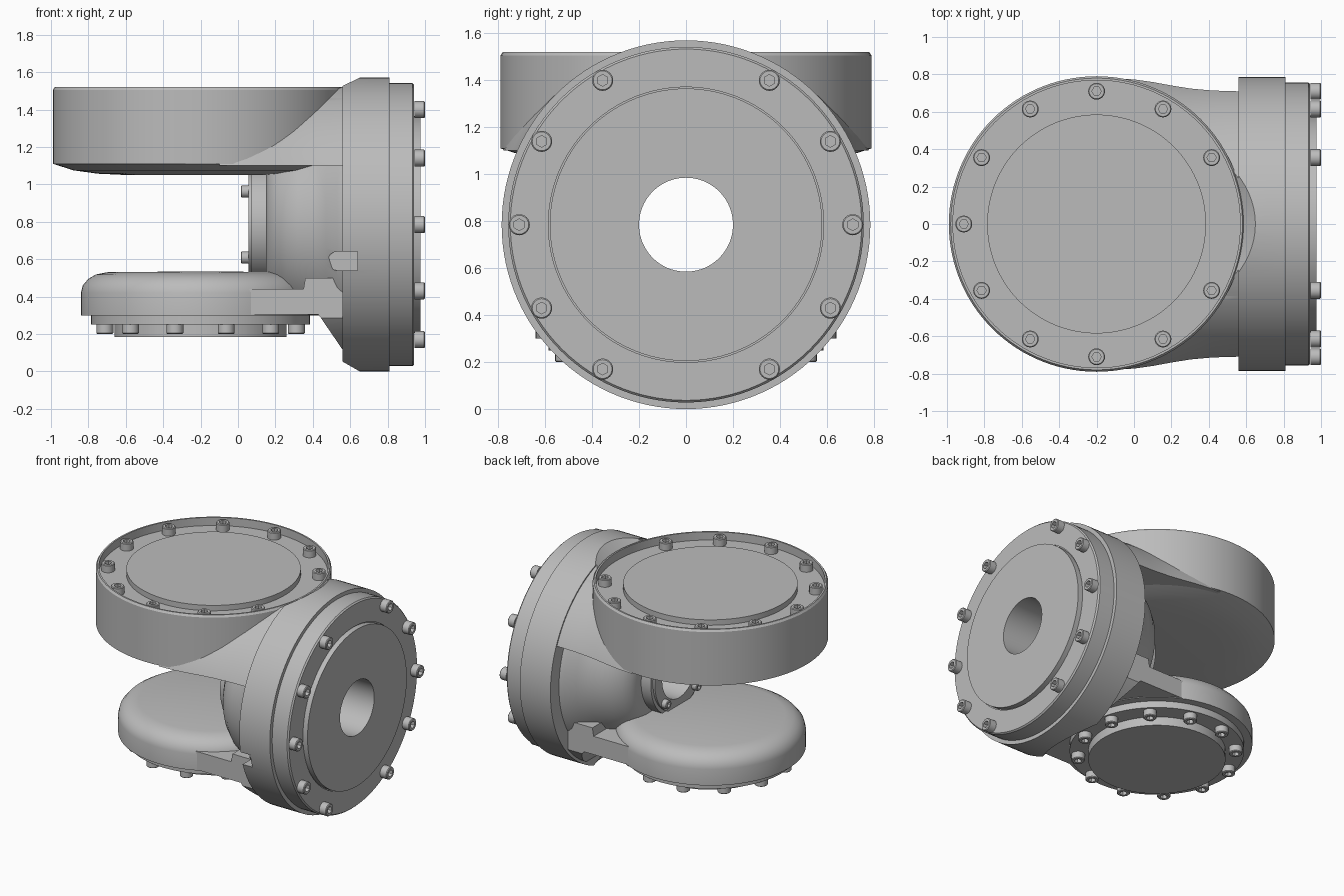
import bpy, bmesh, math
from mathutils import Matrix, Vector

if "Cube" in bpy.data.objects:
    bpy.data.objects.remove(bpy.data.objects["Cube"], do_unlink=True)

grey = bpy.data.materials.new("machined grey")
grey.use_nodes = True
grey.diffuse_color = (0.5, 0.5, 0.5, 1)
grey.node_tree.nodes["Principled BSDF"].inputs["Base Color"].default_value = grey.diffuse_color

AXIS_Z = Matrix.Translation((-0.2, 0, 0))                                  # discs lying flat
AXIS_X = Matrix.Translation((0, 0, 0.785)) @ Matrix.Rotation(math.pi / 2, 4, 'Y')  # bore axis
parts = []


def finish(name, bm, matrix=Matrix(), keep=True):
    bmesh.ops.remove_doubles(bm, verts=bm.verts, dist=1e-5)
    bmesh.ops.recalc_face_normals(bm, faces=bm.faces)
    bm.transform(matrix)
    mesh = bpy.data.meshes.new(name)
    bm.to_mesh(mesh)
    bm.free()
    obj = bpy.data.objects.new(name, mesh)
    bpy.context.collection.objects.link(obj)
    mesh.materials.append(grey)
    obj.hide_render = not keep
    if keep:
        parts.append(obj)
    return obj


def lathe(name, profile, matrix, ring=False, n=120, hex_r=None, keep=True):
    """Spin (radius, height) points; ring closes the profile on itself."""
    bm = bmesh.new()
    cols = []
    for i in range(n):
        a = math.tau * i / n
        col = []
        for r, h in profile:
            if r == hex_r:
                r = r / math.cos(a % (math.pi / 3) - math.pi / 6)
            col.append(bm.verts.new((r * math.cos(a), r * math.sin(a), h)))
        cols.append(col)
    count = len(profile)
    for i in range(n):
        a, b = cols[i], cols[(i + 1) % n]
        for j in range(count if ring else count - 1):
            k = (j + 1) % count
            bm.faces.new((a[j], b[j], b[k], a[k]))
    bmesh.ops.dissolve_degenerate(bm, dist=1e-6, edges=bm.edges)
    return finish(name, bm, matrix, keep)


def box(name, lo, hi, keep=False):
    bm = bmesh.new()
    bmesh.ops.create_cube(bm, size=1)
    lo, hi = Vector(lo), Vector(hi)
    m = Matrix.Translation((lo + hi) / 2) @ Matrix.Diagonal((*(hi - lo), 1))
    return finish(name, bm, m, keep)


def carve(obj, cutter, operation='DIFFERENCE'):
    mod = obj.modifiers.new("carve", 'BOOLEAN')
    mod.object, mod.operation, mod.solver = cutter, operation, 'EXACT'
    bpy.context.view_layer.update()
    graph = bpy.context.evaluated_depsgraph_get()
    mesh = bpy.data.meshes.new_from_object(obj.evaluated_get(graph))
    obj.modifiers.clear()
    obj.data = mesh


def bolts(name, matrix, radius, angles, height, size=0.045, flip=False):
    socket = size * 0.48
    head = [(0, 0), (size, 0), (size, 0.05), (size - 0.005, 0.055),
            (socket, 0.055), (socket, 0.025), (0, 0.025)]
    for i, deg in enumerate(angles):
        a = math.radians(deg)
        m = matrix @ Matrix.Translation((radius * math.cos(a), radius * math.sin(a), height))
        if flip:
            m = m @ Matrix.Rotation(math.pi, 4, 'X')
        lathe(f"{name}_{i + 1}", head, m, n=24, hex_r=socket)


# Upper disc housing with recessed lid
lathe("upper_housing", [(0, 1.05), (0.4, 1.05), (0.55, 1.057), (0.68, 1.075), (0.79, 1.11),
                        (0.79, 1.505), (0.78, 1.52), (0.768, 1.52), (0.768, 1.46),
                        (0.585, 1.46), (0.585, 1.5), (0, 1.5)], AXIS_Z)
bolts("upper_bolt", AXIS_Z, 0.71, range(30, 360, 30), 1.46)

# Lower disc housing, flange and cover
lathe("lower_housing", [(0, 0.3), (0.64, 0.3), (0.64, 0.42), (0.63, 0.46), (0.6, 0.495),
                        (0.56, 0.518), (0.5, 0.53), (0, 0.535)], AXIS_Z)
lathe("lower_flange", [(0, 0.31), (0.585, 0.31), (0.585, 0.25), (0.46, 0.25),
                       (0.46, 0.185), (0, 0.185)], AXIS_Z)
bolts("lower_bolt", AXIS_Z, 0.53, range(15, 360, 30), 0.255, flip=True)

# Side disc housing with its bored cover
side = lathe("side_housing", [(0.2, 0.56), (0.785, 0.56), (0.785, 0.81), (0.757, 0.81),
                              (0.757, 0.932), (0.748, 0.942), (0.586, 0.942), (0.586, 0.935),
                              (0.58, 0.935), (0.58, 0.975), (0.2, 0.975)], AXIS_X, ring=True)
bolts("side_bolt", AXIS_X, 0.71, [d for d in range(0, 360, 30) if d % 180], 0.945)

# Bell-shaped body and rear bore flange
bell = lathe("bell_body", [(0.2, 0.15), (0.36, 0.15), (0.41, 0.165), (0.46, 0.2), (0.51, 0.26),
                           (0.54, 0.32), (0.57, 0.4), (0.61, 0.47), (0.67, 0.53), (0.69, 0.57),
                           (0.2, 0.57)], AXIS_X, ring=True)
lathe("bore_flange", [(0.2, 0.055), (0.285, 0.055), (0.285, 0.07), (0.31, 0.07),
                      (0.31, 0.155), (0.2, 0.155)], AXIS_X, ring=True)
bolts("bore_bolt", AXIS_X, 0.25, range(45, 360, 90), 0.07, size=0.032, flip=True)

# Upper neck flaring from the side disc into the upper disc
neck = lathe("upper_neck", [(0, -0.1), (0.84, -0.1), (0.835, 0), (0.822, 0.1), (0.805, 0.2),
                            (0.79, 0.3), (0.78, 0.42), (0.775, 0.6), (0, 0.6)], AXIS_X)

# Lower neck: side profile pushed across, trimmed to the bore's round outline
bm = bmesh.new()
outline = [(0, 0.305), (0, 0.44), (0.35, 0.44), (0.36, 0.5), (0.6, 0.5),
           (0.6, 0.08), (0.57, 0.1), (0.43, 0.305)]
face = bm.faces.new([bm.verts.new((x, -0.58, z)) for x, z in outline])
push = bmesh.ops.extrude_face_region(bm, geom=[face])
bmesh.ops.translate(bm, vec=(0, 1.16, 0),
                    verts=[v for v in push["geom"] if isinstance(v, bmesh.types.BMVert)])
lower_neck = finish("lower_neck", bm)

# Trimming shapes
cutters = {
    "lid": lathe("lid_cutter", [(0, 1.46), (0.768, 1.46), (0.768, 1.495), (0.86, 1.58),
                                (0.86, 1.7), (0, 1.7)], AXIS_Z, keep=False),
    "cone": lathe("cone_cutter", [(0, 0.32), (0.755, 0.32), (0.765, 0.11), (0.85, 0),
                                  (0.89, -0.05), (0, -0.05)], AXIS_Z, keep=False),
    "round": lathe("round_cutter", [(0, -0.3), (0.765, -0.3), (0.765, 0.7), (0, 0.7)],
                   AXIS_X, keep=False),
    "above": box("above_cutter", (-1, -1, 1.1), (1, 1, 1.6)),
    "band": box("band_cutter", (-1, -1, 0.302), (1, 1, 1.44)),
    "slot": box("slot_cutter", (0.53, -1, 0.54), (0.64, -0.6, 0.64)),
    "slot_end": lathe("slot_end_cutter", [(0, 0.6), (0.05, 0.6), (0.05, 1), (0, 1)],
                      Matrix.Translation((0.53, 0, 0.59)) @ Matrix.Rotation(math.pi / 2, 4, 'X'),
                      n=32, keep=False),
}
for obj, cutter, operation in [
        (neck, "above", 'INTERSECT'), (neck, "lid", 'DIFFERENCE'),
        (side, "lid", 'DIFFERENCE'), (side, "cone", 'DIFFERENCE'), (side, "slot", 'DIFFERENCE'),
        (bell, "band", 'INTERSECT'), (bell, "slot", 'DIFFERENCE'), (bell, "slot_end", 'DIFFERENCE'),
        (lower_neck, "round", 'INTERSECT')]:
    carve(obj, cutters[cutter], operation)
for cutter in cutters.values():
    bpy.data.objects.remove(cutter, do_unlink=True)

# Smooth curved walls, keep machined edges crisp
bpy.ops.object.select_all(action='DESELECT')
for obj in parts:
    obj.select_set(True)
bpy.context.view_layer.objects.active = parts[0]
bpy.ops.object.shade_smooth_by_angle(angle=math.radians(30))
